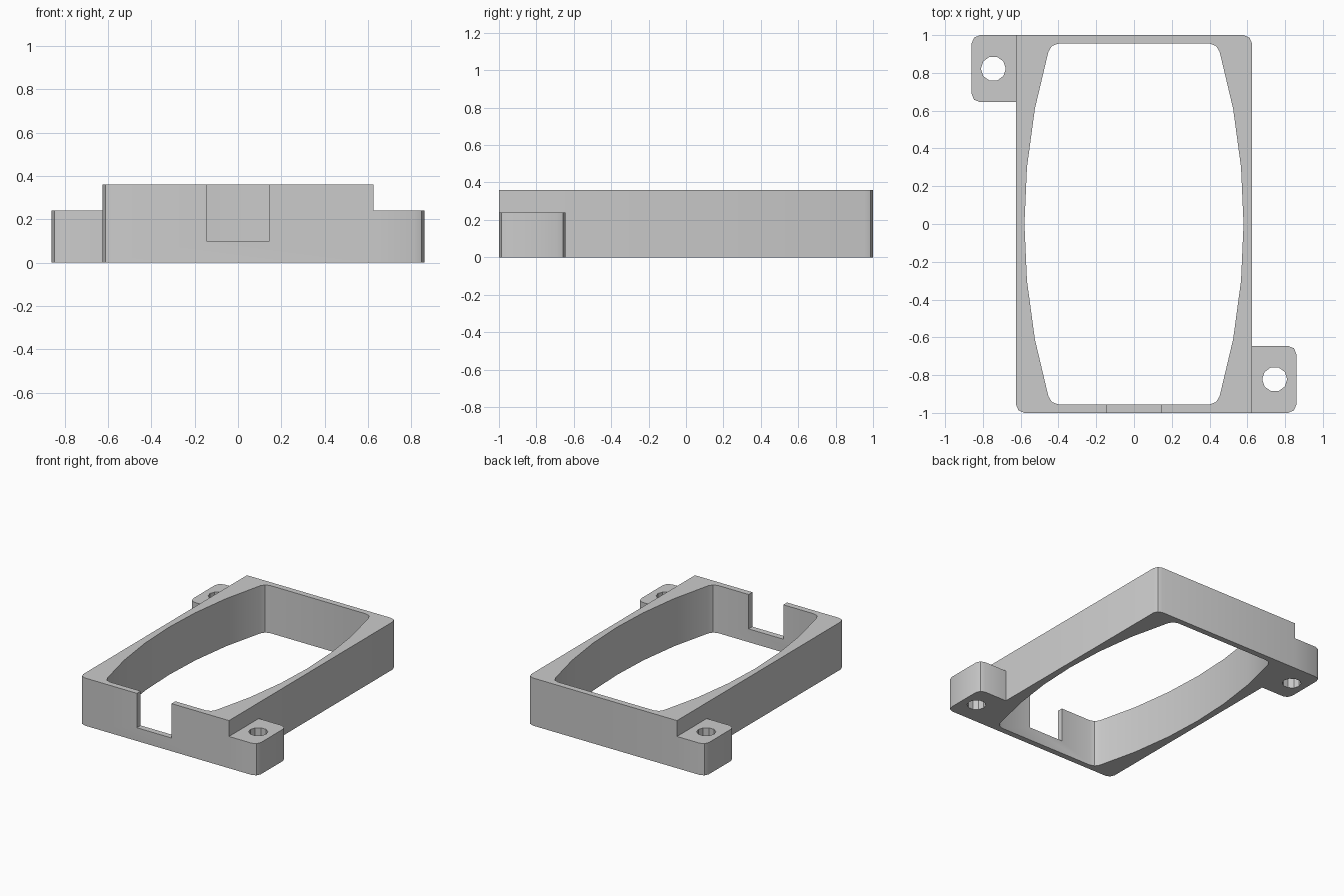
import bpy, bmesh, math
from mathutils import Vector

cube = bpy.data.objects.get("Cube")
if cube:
    bpy.data.objects.remove(cube, do_unlink=True)

HALF_X, HALF_Y, HEIGHT = 0.625, 1.0, 0.36
EAR_X, EAR_Y, EAR_HEIGHT = 0.86, 0.645, 0.24
RADIUS = 0.045
COLOUR = (0.6, 0.6, 0.6, 1)

grey = bpy.data.materials.new("plain grey")
grey.use_nodes = True
grey.diffuse_color = COLOUR
grey.node_tree.nodes["Principled BSDF"].inputs["Base Color"].default_value = COLOUR


def prism(name, outline, bottom, top):
    """Extrude a counter-clockwise outline between two heights."""
    bm = bmesh.new()
    face = bm.faces.new([bm.verts.new((x, y, bottom)) for x, y in outline])
    new = bmesh.ops.extrude_face_region(bm, geom=[face], use_keep_orig=True)["geom"]
    verts = [v for v in new if isinstance(v, bmesh.types.BMVert)]
    bmesh.ops.translate(bm, verts=verts, vec=(0, 0, top - bottom))
    bmesh.ops.recalc_face_normals(bm, faces=bm.faces)
    mesh = bpy.data.meshes.new(name)
    bm.to_mesh(mesh)
    bm.free()
    mesh.materials.append(grey)
    obj = bpy.data.objects.new(name, mesh)
    bpy.context.collection.objects.link(obj)
    return obj


def rounded(points, radii, steps=2):
    """Round the corners of an outline; a radius of 0 keeps a corner sharp."""
    out = []
    for i, (p, r) in enumerate(zip(points, radii)):
        p = Vector(p)
        if not r:
            out.append(tuple(p))
            continue
        a = (Vector(points[i - 1]) - p).normalized()
        b = (Vector(points[(i + 1) % len(points)]) - p).normalized()
        half = a.angle(b) / 2
        centre = p + (a + b).normalized() * r / math.sin(half)
        start = p + a * r / math.tan(half) - centre
        end = p + b * r / math.tan(half) - centre
        for k in range(steps + 1):
            # Equal steps along the arc, kept at the corner radius
            turn = start.angle_signed(end) * k / steps
            c, s = math.cos(turn), -math.sin(turn)
            out.append((centre.x + start.x * c - start.y * s,
                        centre.y + start.x * s + start.y * c))
    return out


def cut(obj, cutter):
    """Subtract the cutter, apply the result and discard the cutter."""
    cutter.hide_render = True
    mod = obj.modifiers.new("cut", "BOOLEAN")
    mod.operation = "DIFFERENCE"
    mod.solver = "EXACT"
    mod.object = cutter
    select(obj)
    bpy.ops.object.modifier_apply(modifier=mod.name)
    bpy.data.objects.remove(cutter, do_unlink=True)


def select(obj):
    bpy.ops.object.select_all(action="DESELECT")
    obj.select_set(True)
    bpy.context.view_layer.objects.active = obj


def smooth(obj):
    select(obj)
    bpy.ops.object.shade_smooth_by_angle(angle=math.radians(29))


# Outer frame: sharp corners where the ears join, rounded elsewhere
corners = [(-HALF_X, -HALF_Y), (HALF_X, -HALF_Y), (HALF_X, HALF_Y), (-HALF_X, HALF_Y)]
frame = prism("frame", rounded(corners, [RADIUS, 0, RADIUS, 0]), 0, HEIGHT)

# Barrel-shaped opening with bowed long sides
BOW, END = 3.4, 0.955
right = [(0.58 - BOW + math.sqrt(BOW**2 - y * y), y)
         for y in (-END, -0.61, -0.3, 0, 0.3, 0.61, END)]
left = [(-x, -y) for x, y in right]
side_radii = [0.055] + [0] * 5 + [0.055]
opening = prism("opening_cutter", rounded(right + left, side_radii * 2), -0.1, HEIGHT + 0.1)
cut(frame, opening)

# Notch through the front wall
notch = prism("notch_cutter", [(-0.145, -1.1), (0.145, -1.1), (0.145, -0.9), (-0.145, -0.9)],
              0.1, HEIGHT + 0.1)
cut(frame, notch)
smooth(frame)

# Screw ears at two opposite corners
for name, s in (("front_left_ear", 1), ("back_right_ear", -1)):
    box = [(HALF_X, -HALF_Y), (EAR_X, -HALF_Y), (EAR_X, -EAR_Y), (HALF_X, -EAR_Y)]
    box = [(s * x, s * y) for x, y in box]
    ear = prism(name, rounded(box, [0, RADIUS, RADIUS, 0]), 0, EAR_HEIGHT)
    angles = [math.tau * k / 10 for k in range(10)]
    circle = [(s * 0.745 + 0.066 * math.cos(a), s * -0.822 + 0.066 * math.sin(a)) for a in angles]
    cut(ear, prism("screw_hole_cutter", circle, -0.1, HEIGHT))
    smooth(ear)
